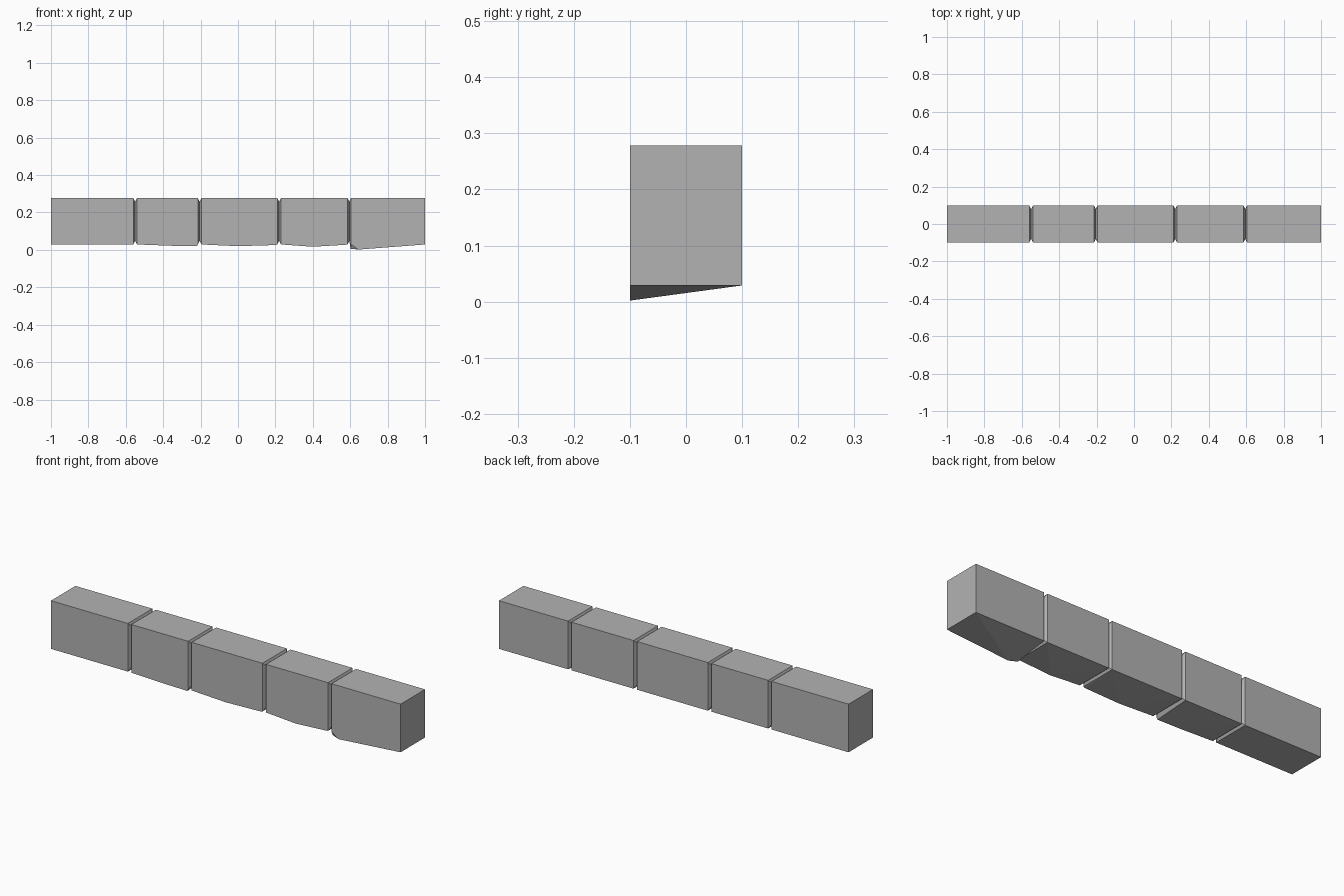
import bpy
import bmesh

if "Cube" in bpy.data.objects:
    bpy.data.objects.remove(bpy.data.objects["Cube"], do_unlink=True)

HALF_DEPTH, TOP, BASE = 0.1, 0.278, 0.029
GROOVE_HALF, GROOVE_DEPTH = 0.01, 0.02

stone = bpy.data.materials.new("grey stone")
stone.use_nodes = True
colour = (0.45, 0.45, 0.45, 1)
stone.diffuse_color = colour
stone.node_tree.nodes["Principled BSDF"].inputs["Base Color"].default_value = colour


def ring(x, inset=0.0):
    """Corners of the rectangular section at x."""
    return [(x, side * (HALF_DEPTH - inset), z)
            for side in (-1, 1) for z in (BASE + inset, TOP - inset)]


def block(name, left, right, worn_edge, extra=()):
    """Convex stone block with bevelled joints and a worn lower front edge."""
    points = list(extra)
    for x, inward in ((left, 1), (right, -1)):
        if abs(x) < 1:
            # Joint: the end tapers in to the bottom of the groove
            points += ring(x, GROOVE_DEPTH) + ring(x + inward * GROOVE_HALF)
        else:
            points += ring(x)
    points += [(x, -HALF_DEPTH, z) for x, z in worn_edge]

    bm = bmesh.new()
    for p in points:
        bm.verts.new(p)
    hull = bmesh.ops.convex_hull(bm, input=bm.verts)
    unused = {v for v in hull["geom_interior"] + hull["geom_unused"]
              if isinstance(v, bmesh.types.BMVert)}
    bmesh.ops.delete(bm, geom=list(unused), context="VERTS")
    bmesh.ops.dissolve_limit(bm, angle_limit=0.003, verts=bm.verts, edges=bm.edges)
    bmesh.ops.recalc_face_normals(bm, faces=bm.faces)
    mesh = bpy.data.meshes.new(name)
    bm.to_mesh(mesh)
    bm.free()
    mesh.materials.append(stone)
    obj = bpy.data.objects.new(name, mesh)
    bpy.context.collection.objects.link(obj)


# Row of blocks from one end to the other
block("end_block_right", -1, -0.55, [])
block("block_right", -0.55, -0.205, [(-0.35, 0.022), (-0.22, 0.02)])
block("block_middle", -0.205, 0.22, [(0, 0.02), (0.2, 0.026)])
block("block_left", 0.22, 0.595, [(0.4, 0.017), (0.57, 0.027)])
# Lowest worn corner, reaching under its joint
block("end_block_left", 0.595, 1, [(0.645, 0.002)],
      extra=[(0.602, -0.085, 0.006)])
